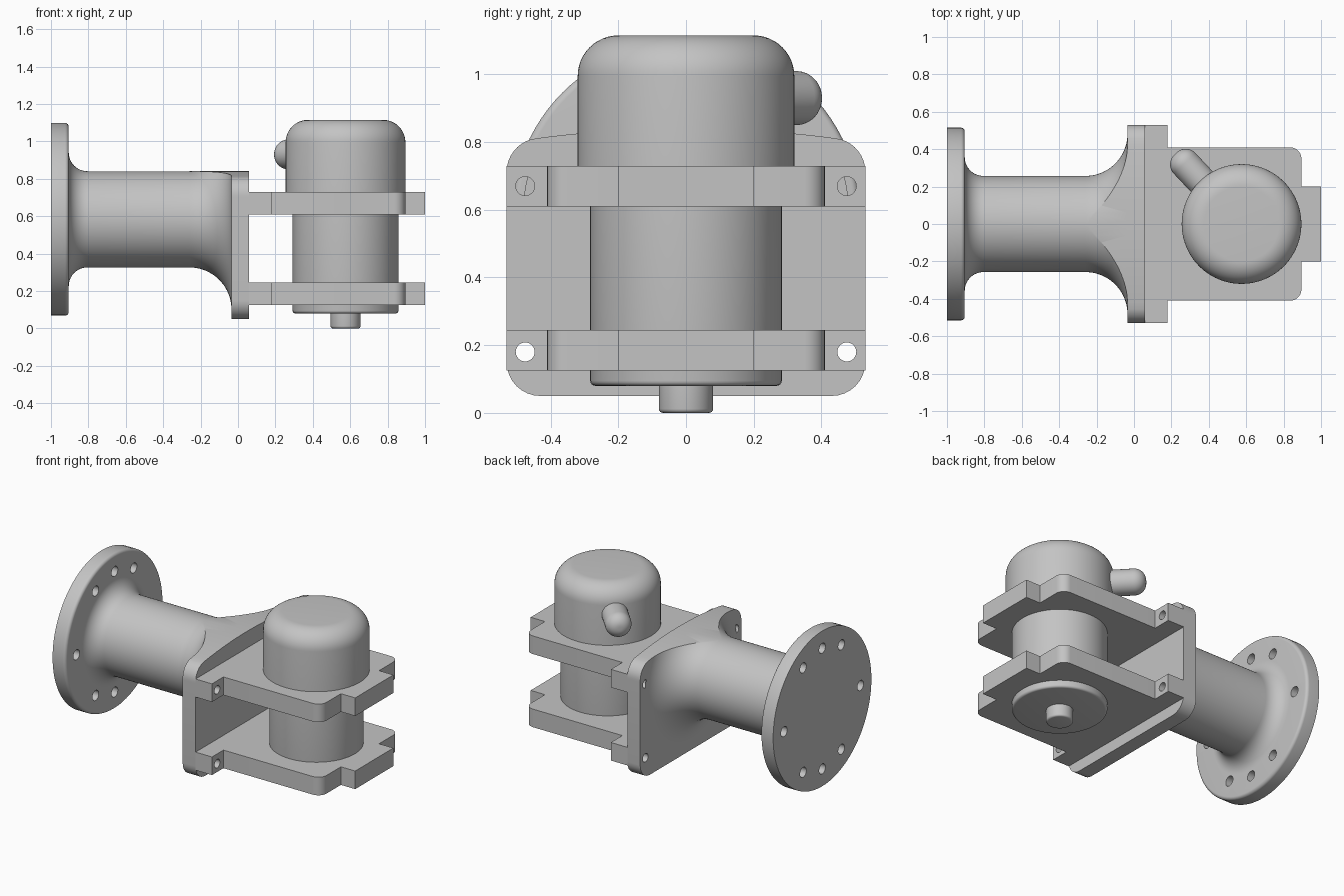
import bpy, bmesh
from math import sin, cos, pi, radians
from mathutils import Matrix, Vector

cube = bpy.data.objects.get("Cube")
if cube:
    bpy.data.objects.remove(cube)

grey = bpy.data.materials.new("plain grey")
grey.use_nodes = True
COLOUR = (0.55, 0.55, 0.55, 1)
grey.diffuse_color = COLOUR
grey.node_tree.nodes["Principled BSDF"].inputs["Base Color"].default_value = COLOUR


def finish(name, bm, matrix=Matrix()):
    bm.transform(matrix)
    bmesh.ops.recalc_face_normals(bm, faces=bm.faces)
    mesh = bpy.data.meshes.new(name)
    bm.to_mesh(mesh)
    bm.free()
    mesh.materials.append(grey)
    obj = bpy.data.objects.new(name, mesh)
    bpy.context.collection.objects.link(obj)
    return obj


def activate(obj):
    bpy.ops.object.select_all(action='DESELECT')
    obj.select_set(True)
    bpy.context.view_layer.objects.active = obj


def smooth(obj):
    activate(obj)
    bpy.ops.object.shade_smooth_by_angle(angle=radians(30))


def arc(cu, cv, r, start, end, steps=10):
    angles = [radians(start + (end - start) * i / steps) for i in range(steps + 1)]
    return [(cu + r * cos(a), cv + r * sin(a)) for a in angles]


def lathe(name, profile, matrix, segs=96):
    """Solid of revolution about local z from (height, radius) points."""
    bm = bmesh.new()
    rings = [[bm.verts.new((r * cos(2 * pi * i / segs), r * sin(2 * pi * i / segs), h))
              for i in range(segs)] for h, r in profile]
    for a, b in zip(rings, rings[1:]):
        for i in range(segs):
            j = (i + 1) % segs
            bm.faces.new((a[i], a[j], b[j], b[i]))
    bm.faces.new(rings[0])
    bm.faces.new(rings[-1])
    return finish(name, bm, matrix)


def rounded(corners, steps=8):
    """Outline from (u, v, radius) right-angle corners."""
    out = []
    for i, (u, v, r) in enumerate(corners):
        p = Vector((u, v))
        if r == 0:
            out.append((u, v))
            continue
        a = (Vector(corners[i - 1][:2]) - p).normalized() * r
        b = (Vector(corners[(i + 1) % len(corners)][:2]) - p).normalized() * r
        for k in range(steps + 1):
            t = pi / 2 * k / steps
            out.append(tuple(p + a * (1 - sin(t)) + b * (1 - cos(t))))
    return out


def prism(name, outline, lo, hi, along_x=False):
    bm = bmesh.new()
    place = (lambda u, v: (lo, u, v)) if along_x else (lambda u, v: (u, v, lo))
    face = bm.faces.new([bm.verts.new(place(u, v)) for u, v in outline])
    grown = bmesh.ops.extrude_face_region(bm, geom=[face])["geom"]
    shift = Vector((hi - lo, 0, 0) if along_x else (0, 0, hi - lo))
    bmesh.ops.translate(bm, vec=shift,
                        verts=[g for g in grown if isinstance(g, bmesh.types.BMVert)])
    return finish(name, bm)


def cut(obj, cutter):
    activate(obj)
    mod = obj.modifiers.new("cut", 'BOOLEAN')
    mod.operation, mod.solver, mod.object = 'DIFFERENCE', 'EXACT', cutter
    bpy.ops.object.modifier_apply(modifier=mod.name)


def drill(targets, y, z, r, lo, hi):
    cutter = lathe("drill", [(lo, r), (hi, r)], Matrix.Translation((0, y, z)) @ ALONG_X, 32)
    for target in targets:
        cut(target, cutter)
    bpy.data.objects.remove(cutter)


ALONG_X = Matrix.Rotation(pi / 2, 4, 'Y')
AXIS_Z = 0.583
PLATE_X = -0.035


def plate_top(y):
    return 0.8405 - 0.15 * y * y


# Round flange, neck and flared end, turned as one piece
profile = [(-1, 0.515)] + arc(-0.925, 0.495, 0.02, 90, 0, 6)
profile += arc(-0.805, 0.357, 0.1, 180, 270)
profile += arc(-0.26, 0.482, 0.225, 270, 360, 20)
pipe = lathe("flanged_pipe", profile, Matrix.Translation((0, 0, AXIS_Z)) @ ALONG_X)
for angle in (0, 30, 90, 150, 180, 210, 270, 330):
    a = radians(angle)
    drill([pipe], 0.4 * sin(a), AXIS_Z + 0.4 * cos(a), 0.033, -1.1, -0.85)

# Flare trimmed level with the crowned plate top
crown = [0.46 - 0.04 * i for i in range(24)]
trim = prism("trim", [(-0.6, 1.3), (0.6, 1.3), (0.6, plate_top(0.6))]
             + [(y, plate_top(y)) for y in crown] + [(-0.6, plate_top(0.6))],
             -0.255, 0.1, True)
cut(pipe, trim)
bpy.data.objects.remove(trim)
smooth(pipe)

# Mounting plate with a gently crowned top
lower = rounded([(-0.53, 0.7, 0), (-0.53, 0.05, 0.1), (0.53, 0.05, 0.1), (0.53, 0.7, 0)])
upper = [(y, plate_top(y)) for y in crown if abs(y) < 0.44]
shoulder = arc(0.43, 0.712, 0.1, 0, 75, 8)
plate = prism("mounting_plate", lower + shoulder + upper
              + [(-y, z) for y, z in reversed(shoulder)], PLATE_X, 0.06, True)

# Two bracket arms with side lugs and an end tab
half = [(1, 0.2, 0), (0.895, 0.2, 0), (0.895, 0.41, 0.06),
        (0.18, 0.41, 0), (0.18, 0.53, 0), (0.06, 0.53, 0)]
outline = rounded(half + [(x, -y, r) for x, y, r in reversed(half)])
arms = [prism("lower_bracket", outline, 0.125, 0.245),
        prism("upper_bracket", outline, 0.61, 0.73)]

# Bolt holes through plate and lugs
for arm, z in zip(arms, (0.18, 0.67)):
    for side in (-1, 1):
        drill([plate, arm], side * 0.475, z, 0.028, -0.1, 0.3)
for obj in [plate] + arms:
    smooth(obj)

# Upright cylinder, domed cap and shaft
upright = Matrix.Translation((0.575, 0, 0))
smooth(lathe("cylinder_body", arc(0.095, 0.268, 0.015, 180, 90, 4) + [(0.73, 0.283)], upright))
smooth(lathe("domed_cap", [(0.72, 0.32)] + arc(0.995, 0.2, 0.12, 90, 0, 12), upright))
smooth(lathe("shaft", arc(0.012, 0.068, 0.012, 180, 90, 4) + [(0.1, 0.08)], upright, 48))

# Round-ended side port on the cap
port_dir = Vector((-0.305, 0.325, 0))
reach = port_dir.length
port_matrix = (Matrix.Translation((0.575, 0, 0.93))
               @ port_dir.to_track_quat('Z', 'Y').to_matrix().to_4x4())
smooth(lathe("side_port", [(0.2, 0.08)] + arc(reach, 0.01, 0.07, 90, 0, 10)
             , port_matrix, 48))
